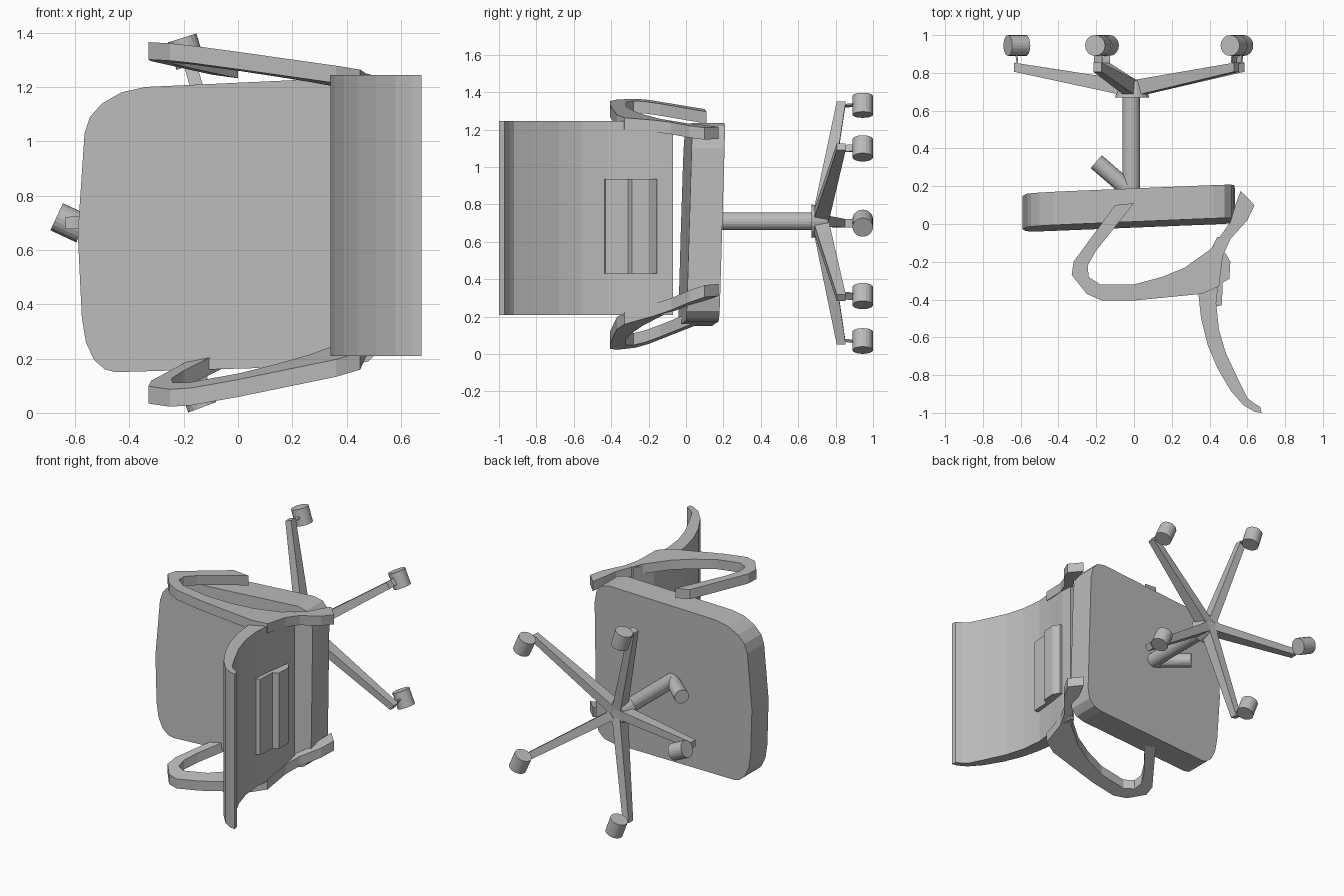
import bpy, bmesh
from mathutils import Vector

cube = bpy.data.objects.get("Cube")
if cube:
    bpy.data.objects.remove(cube, do_unlink=True)

gray = bpy.data.materials.new("light_gray")
gray.use_nodes = True
gray.diffuse_color = (0.5, 0.5, 0.5, 1)
gray.node_tree.nodes["Principled BSDF"].inputs["Base Color"].default_value = (0.5, 0.5, 0.5, 1)


def finish(name, bm):
    bmesh.ops.recalc_face_normals(bm, faces=bm.faces[:])
    mesh = bpy.data.meshes.new(name)
    bm.to_mesh(mesh)
    bm.free()
    mesh.materials.append(gray)
    obj = bpy.data.objects.new(name, mesh)
    bpy.context.collection.objects.link(obj)
    return obj


def loft(name, *rings):
    """Join equal rings of points with quads and close both ends."""
    bm = bmesh.new()
    loops = [[bm.verts.new(p) for p in ring] for ring in rings]
    n = len(loops[0])
    for a, b in zip(loops, loops[1:]):
        for i in range(n):
            j = (i + 1) % n
            bm.faces.new((a[i], a[j], b[j], b[i]))
    bm.faces.new(loops[0])
    bm.faces.new(loops[-1])
    return finish(name, bm)


def rod(name, start, end, r1, r2=None, sides=20):
    start, end = Vector(start), Vector(end)
    axis = end - start
    bm = bmesh.new()
    bmesh.ops.create_cone(bm, cap_ends=True, segments=sides, radius1=r1,
                          radius2=r1 if r2 is None else r2, depth=axis.length)
    obj = finish(name, bm)
    obj.rotation_mode = 'QUATERNION'
    obj.rotation_quaternion = axis.to_track_quat('Z', 'Y')
    obj.location = (start + end) / 2
    return obj


def beam(name, start, end, size1, size2):
    """Tapered bar; sizes are (half width, half depth along y)."""
    start, end = Vector(start), Vector(end)
    flat = Vector((end.x - start.x, 0, end.z - start.z)).normalized()
    side = Vector((-flat.z, 0, flat.x))
    depth = Vector((0, 1, 0))
    corners = ((-1, -1), (1, -1), (1, 1), (-1, 1))
    return loft(name, *[[p + side * (w * u) + depth * (d * v) for u, v in corners]
                        for p, (w, d) in ((start, size1), (end, size2))])


# Seat cushion: rounded outline, slightly tilted slab
outline = [(-0.59, 0.66), (-0.575, 0.35), (-0.56, 0.26), (-0.53, 0.195), (-0.49, 0.16),
           (-0.45, 0.15), (0.42, 0.175), (0.48, 0.19), (0.52, 0.23), (0.535, 0.3),
           (0.53, 1.1), (0.515, 1.18), (0.48, 1.22), (0.42, 1.235), (-0.34, 1.2),
           (-0.43, 1.18), (-0.5, 1.14), (-0.545, 1.09), (-0.565, 1.03)]
loft("seat", *[[(x, 0.085 + 0.04 * x + 0.03 * (z - 0.7) + h, z) for x, z in outline]
               for h in (-0.088, 0.088)])

# Backrest: curved profile carried across the width
back = [(0.44, -0.07), (0.375, -0.2), (0.34, -0.36), (0.355, -0.5), (0.39, -0.64), (0.44, -0.76),
        (0.51, -0.88), (0.58, -0.96), (0.64, -0.995), (0.675, -1.0), (0.67, -0.97),
        (0.63, -0.945), (0.6, -0.92), (0.55, -0.82), (0.485, -0.68), (0.45, -0.56),
        (0.435, -0.42), (0.45, -0.28), (0.47, -0.15), (0.47, -0.07)]
loft("backrest", *[[(x, y, z) for x, y in back] for z in (0.21, 1.245)])

# Raised bracket on the rear of the backrest
bracket = [(0.42, -0.44), (0.465, -0.43), (0.47, -0.31), (0.505, -0.29),
           (0.51, -0.2), (0.485, -0.155), (0.44, -0.155)]
loft("back_bracket", *[[(x, y, z) for x, y in bracket] for z in (0.43, 0.935)])

# Armrests: open loop outline, leaning outward towards the front
arm = [(-0.1, 0.1), (-0.32, -0.2), (-0.33, -0.27), (-0.25, -0.37), (-0.17, -0.405),
       (0.0, -0.405), (0.36, -0.37), (0.45, -0.33), (0.47, -0.17), (0.51, -0.08),
       (0.6, 0.02), (0.638, 0.1), (0.565, 0.175), (0.54, 0.11), (0.51, 0.01),
       (0.41, -0.13), (0.27, -0.23), (0.15, -0.28), (0.0, -0.32), (-0.18, -0.32),
       (-0.24, -0.28), (-0.245, -0.22), (-0.2, -0.14), (0.0, 0.11)]
for name, base, lean_x, lean_y in (("left_armrest", 1.271, -0.135, -0.065),
                                   ("right_armrest", 0.196, 0.18, 0.26)):
    loft(name, *[[(x, y, base + lean_x * x + lean_y * y + h) for x, y in arm]
                 for h in (-0.032, 0.032)])

# Column, hub and height lever
rod("column", (-0.015, 0.12, 0.71), (-0.015, 0.7, 0.71), 0.047)
rod("hub", (-0.01, 0.67, 0.71), (-0.01, 0.76, 0.71), 0.09, 0.065)
rod("lever", (-0.015, 0.17, 0.71), (-0.2, 0.33, 0.71), 0.045)

# Five legs, each with a short post and a caster
hub = Vector((-0.01, 0.72, 0.71))
feet = [(-0.62, 0.70, Vector((0.9, 0, -0.42))), (-0.19, 1.33, Vector((0.3, 0, -0.95))),
        (0.53, 1.10, Vector((0.4, 0, -0.9))), (0.56, 0.31, Vector((0.4, 0, -0.9))),
        (-0.15, 0.07, Vector((0.35, 0, -0.93)))]
for i, (x, z, axis) in enumerate(feet, 1):
    foot = Vector((x, 0.945, z))
    out = Vector((x - hub.x, 0, z - hub.z)).normalized()
    knee = Vector((x, 0.83, z)) + out * 0.015
    beam(f"leg_{i}", hub + out * 0.03, knee, (0.03, 0.042), (0.022, 0.024))
    beam(f"post_{i}", knee - out * 0.02 + Vector((0, 0.01, 0)), foot + out * 0.01,
         (0.022, 0.03), (0.022, 0.03))
    rod(f"caster_{i}", foot - axis * 0.053, foot + axis * 0.053, 0.055)
